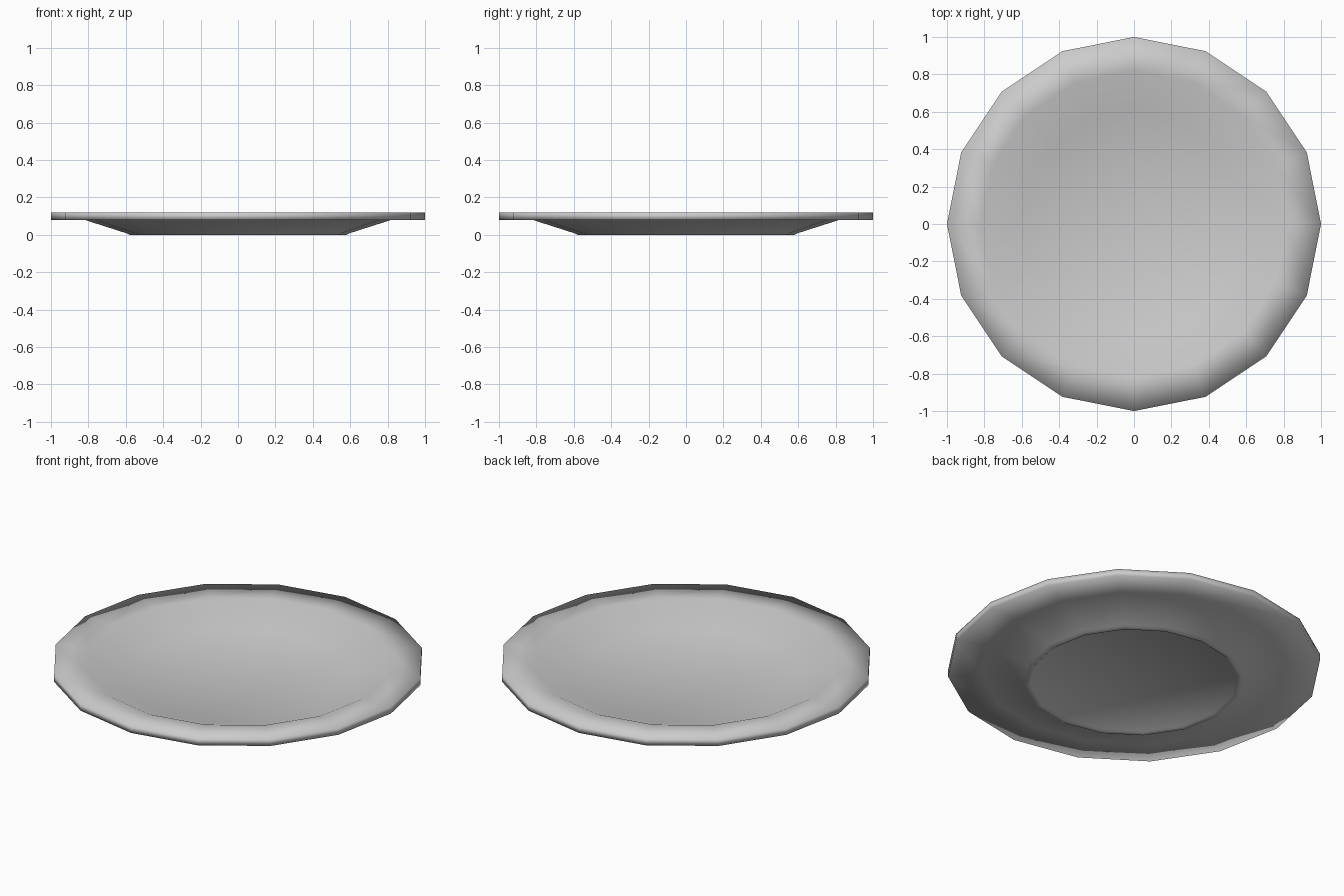
import bpy, bmesh, math

if "Cube" in bpy.data.objects:
    bpy.data.objects.remove(bpy.data.objects["Cube"])

SIDES = 16

# Plate cross-section (radius, height): underside centre, foot ring, rim, well
profile = [(0.55, 0.008), (0.56, 0.0), (0.58, 0.0), (0.595, 0.008),
           (0.82, 0.08), (1.0, 0.08), (1.0, 0.12), (0.82, 0.12), (0.6, 0.028)]

bm = bmesh.new()
rings = []
for r, z in profile:
    rings.append([bm.verts.new((r * math.cos(math.tau * i / SIDES),
                                r * math.sin(math.tau * i / SIDES), z))
                  for i in range(SIDES)])

# Walls between neighbouring rings
for a, b in zip(rings, rings[1:]):
    for i in range(SIDES):
        j = (i + 1) % SIDES
        bm.faces.new((a[i], a[j], b[j], b[i]))

# Fans closing the underside and the well
for ring, z in ((rings[0], 0.008), (rings[-1], 0.028)):
    c = bm.verts.new((0, 0, z))
    for i in range(SIDES):
        bm.faces.new((c, ring[i], ring[(i + 1) % SIDES]))

bmesh.ops.recalc_face_normals(bm, faces=bm.faces)
for f in bm.faces:
    f.smooth = True

mesh = bpy.data.meshes.new("plate")
bm.to_mesh(mesh)
bm.free()
plate = bpy.data.objects.new("plate", mesh)
bpy.context.collection.objects.link(plate)
